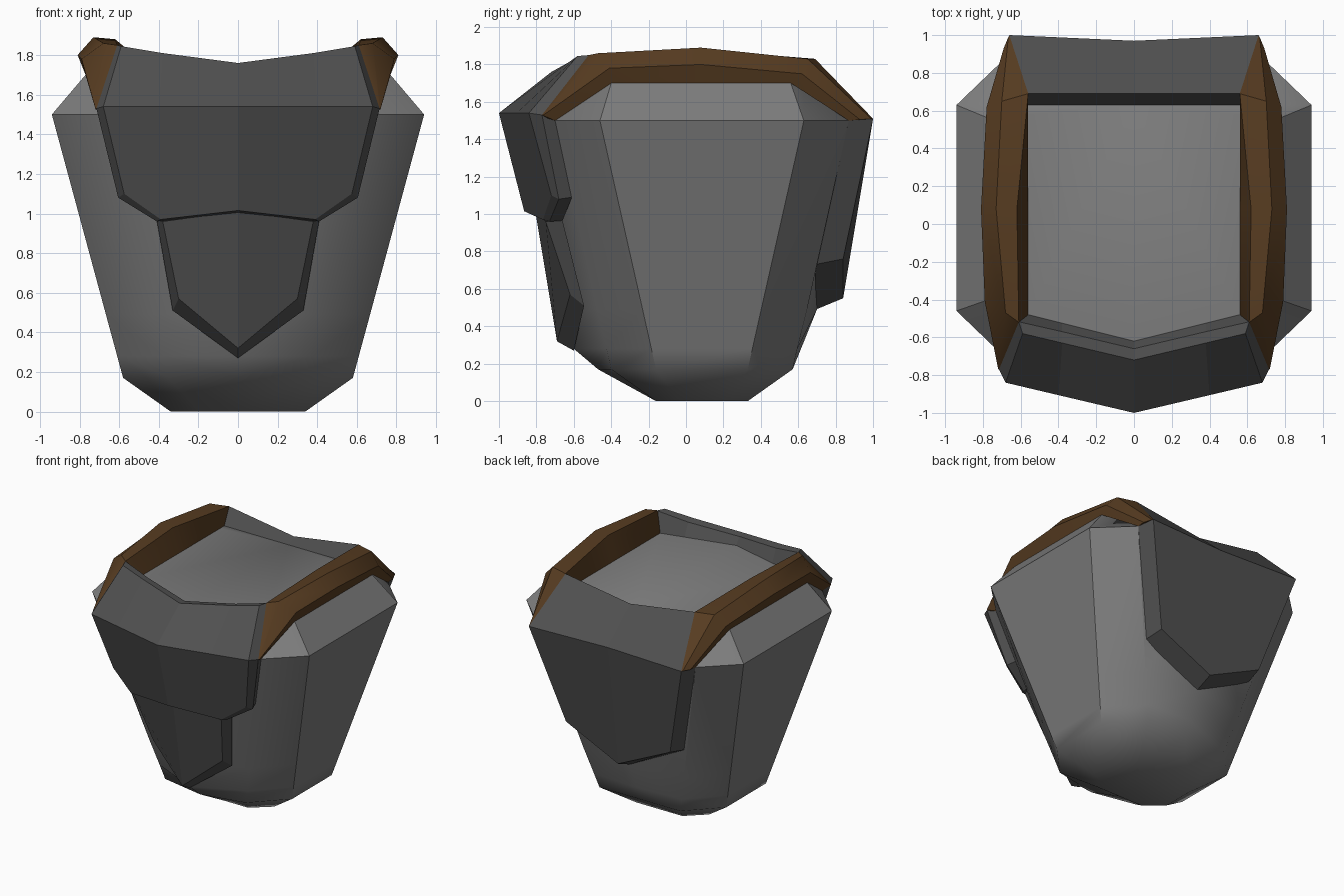
import bpy, bmesh, math


def material(name, rgb):
    m = bpy.data.materials.new(name)
    m.diffuse_color = (*rgb, 1)
    return m


def loft(name, rings, mat, closed=False, cap_start=False, cap_end=False, smooth=None):
    """Skin half-side rings of points, then mirror across x = 0."""
    bm = bmesh.new()
    rows = [[bm.verts.new(p) for p in r] for r in rings]
    n = len(rows[0])
    for a, b in zip(rows, rows[1:]):
        for i in range(n if closed else n - 1):
            j = (i + 1) % n
            bm.faces.new((a[i], a[j], b[j], b[i]))
    if cap_start:
        bm.faces.new(rows[0][::-1])
    if cap_end:
        bm.faces.new(rows[-1])
    bmesh.ops.recalc_face_normals(bm, faces=bm.faces)
    me = bpy.data.meshes.new(name)
    bm.to_mesh(me)
    bm.free()
    ob = bpy.data.objects.new(name, me)
    bpy.context.collection.objects.link(ob)
    me.materials.append(mat)
    bpy.ops.object.select_all(action='DESELECT')
    ob.select_set(True)
    bpy.context.view_layer.objects.active = ob
    ob.modifiers.new("mirror", 'MIRROR')
    bpy.ops.object.modifier_apply(modifier="mirror")
    if smooth:
        bpy.ops.object.shade_smooth_by_angle(angle=math.radians(smooth))
    return ob


brown = material("brown_trim", (0.095, 0.045, 0.015))
core_grey = material("core_grey", (0.20, 0.20, 0.20))
plate_grey = material("plate_grey", (0.08, 0.08, 0.08))

# Faceted core: stacked half outlines, front centre to back centre
core = [
    (0.0, [(0, -.16), (.2, -.16), (.34, -.04), (.34, .2), (.2, .33), (0, .33)]),
    (0.17, [(0, -.47), (.35, -.40), (.58, -.16), (.58, .33), (.35, .57), (0, .57)]),
    (0.28, [(0, -.60), (.38, -.425), (.61, -.185), (.61, .355), (.38, .595), (0, .615)]),
    (0.49, [(0, -.638), (.436, -.477), (.667, -.232), (.667, .402), (.436, .647), (0, .70)]),
    (1.5, [(0, -.82), (.69, -.70), (.94, -.46), (.94, .63), (.69, .87), (0, .88)]),
    (1.7, [(0, -.62), (.56, -.48), (.77, -.40), (.77, .56), (.56, .63), (0, .63)]),
]
loft("torso_core", [[(x, y, z) for x, y in r] for z, r in core], core_grey,
     cap_start=True, cap_end=True, smooth=40)

# Chest plate: face, bevelled edge, root
loft("chest_plate", [
    [(0, -1.0, 1.54), (.68, -.84, 1.54), (.575, -.72, 1.10), (.39, -.765, .97), (0, -.865, 1.015)],
    [(0, -.90, 1.54), (.715, -.77, 1.53), (.605, -.68, 1.08), (.41, -.73, .96), (0, -.81, 1.005)],
    [(0, -.80, 1.50), (.69, -.70, 1.50), (.58, -.61, 1.09), (.41, -.66, .965), (0, -.70, 1.005)],
], plate_grey, cap_start=True)

# Belly plate
loft("belly_plate", [
    [(0, -.805, 1.01), (.38, -.75, .96), (.30, -.62, .57), (0, -.69, .32)],
    [(0, -.70, 1.01), (.41, -.66, .965), (.33, -.545, .51), (0, -.60, .27)],
], plate_grey, cap_start=True)

# Back plate
loft("back_plate", [
    [(0, .97, 1.51), (.66, 1.0, 1.51), (.45, .84, .76), (0, .84, .55)],
    [(0, .85, 1.50), (.69, .87, 1.50), (.475, .69, .73), (0, .695, .49)],
], plate_grey, cap_start=True)

# Collar slopes in front and behind
loft("front_collar", [
    [(0, -1.0, 1.54), (.40, -.906, 1.54), (.68, -.84, 1.54), (.715, -.77, 1.53)],
    [(0, -.72, 1.76), (.38, -.63, 1.81), (.59, -.58, 1.845), (.61, -.52, 1.85)],
    [(0, -.66, 1.755), (.38, -.57, 1.80), (.60, -.52, 1.845), (.61, -.519, 1.849)],
    [(0, -.62, 1.70), (.38, -.525, 1.70), (.56, -.48, 1.70), (.57, -.479, 1.70)],
], plate_grey)
loft("back_collar", [
    [(0, .97, 1.51), (.66, 1.0, 1.51)],
    [(0, .69, 1.745), (.56, .69, 1.83)],
    [(0, .63, 1.70), (.56, .63, 1.70)],
], plate_grey)

# Brown shoulder rails: cross-sections from front to back
loft("shoulder_rail", [
    [(.69, -.72, 1.50), (.715, -.77, 1.53), (.718, -.768, 1.53), (.72, -.765, 1.528), (.69, -.70, 1.50)],
    [(.56, -.48, 1.70), (.61, -.52, 1.85), (.68, -.47, 1.86), (.79, -.41, 1.78), (.77, -.40, 1.70)],
    [(.56, .08, 1.70), (.62, .08, 1.88), (.73, .08, 1.89), (.81, .08, 1.80), (.77, .08, 1.70)],
    [(.56, .63, 1.70), (.56, .69, 1.83), (.70, .65, 1.83), (.78, .62, 1.75), (.77, .56, 1.70)],
    [(.66, .88, 1.50), (.66, 1.0, 1.51), (.665, .99, 1.51), (.69, .93, 1.505), (.69, .87, 1.50)],
], brown, closed=True, cap_start=True, cap_end=True, smooth=35)
